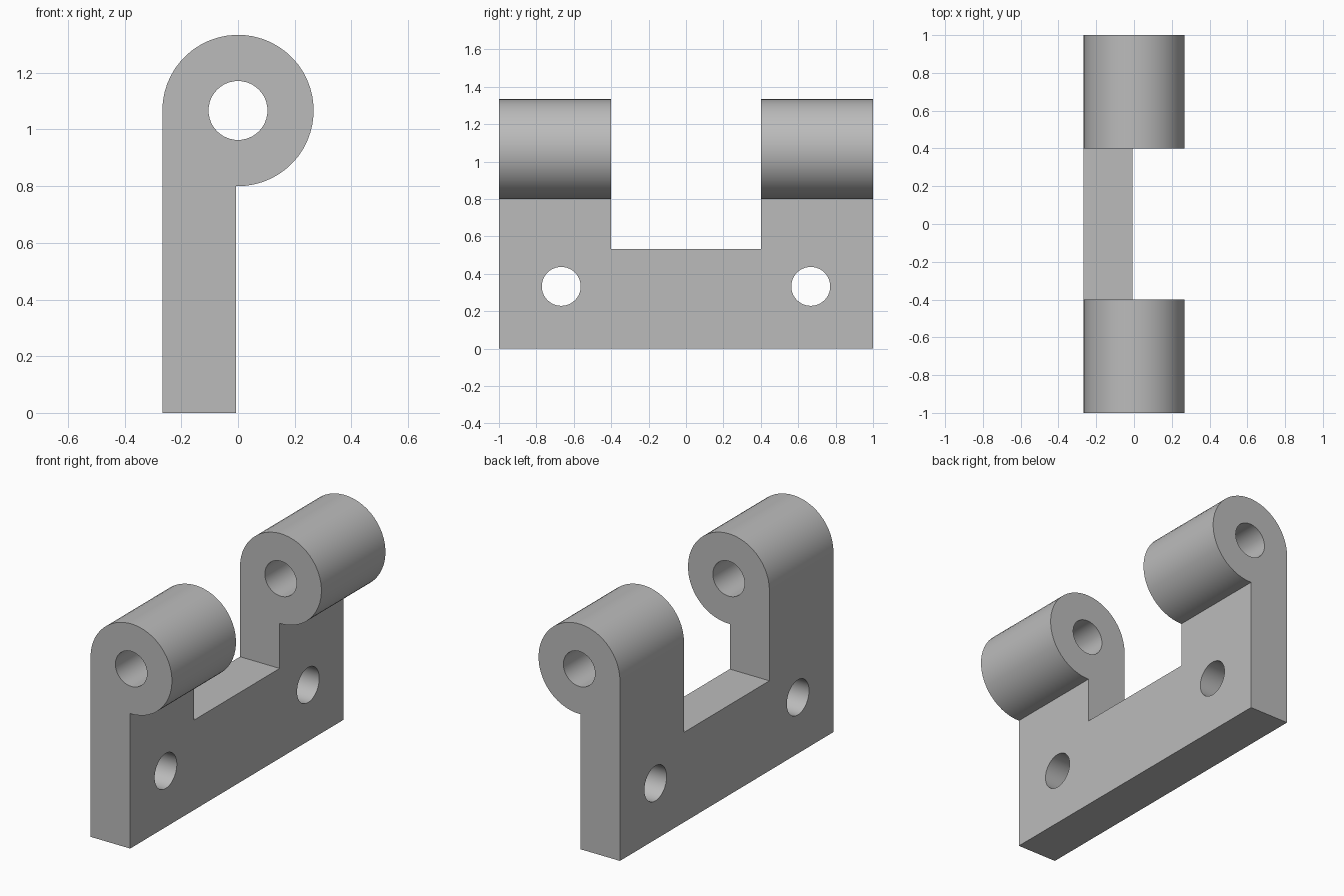
import bpy, bmesh
from math import cos, sin, radians, pi
from mathutils import Matrix

cube = bpy.data.objects.get("Cube")
if cube:
    bpy.data.objects.remove(cube, do_unlink=True)

# Main dimensions
LENGTH, RADIUS, AXIS_Z = 2.0, 0.267, 1.067
PLATE_INNER = -0.007
NOTCH_HALF, NOTCH_Z = 0.4, 0.533
BORE = 0.104
SCREW_Y, SCREW_Z = 0.667, 0.333

grey = bpy.data.materials.new("plain_grey")
grey.use_nodes = True
grey.diffuse_color = (0.5, 0.5, 0.5, 1)
grey.node_tree.nodes["Principled BSDF"].inputs["Base Color"].default_value = (0.5, 0.5, 0.5, 1)


def make_object(name, bm):
    bmesh.ops.recalc_face_normals(bm, faces=bm.faces)
    mesh = bpy.data.meshes.new(name)
    bm.to_mesh(mesh)
    bm.free()
    mesh.materials.append(grey)
    obj = bpy.data.objects.new(name, mesh)
    bpy.context.collection.objects.link(obj)
    return obj


def cylinder(name, radius, depth, location, axis):
    bm = bmesh.new()
    matrix = Matrix.Translation(location) @ Matrix.Rotation(pi / 2, 4, axis)
    bmesh.ops.create_cone(bm, cap_ends=True, segments=48, radius1=radius,
                          radius2=radius, depth=depth, matrix=matrix)
    return make_object(name, bm)


def box(name, size, location):
    bm = bmesh.new()
    bmesh.ops.create_cube(bm, size=1, matrix=Matrix.Translation(location) @ Matrix.Diagonal((*size, 1)))
    return make_object(name, bm)


# Hinge leaf: plate and rolled barrel as one extruded side profile
steps = 40
arc = [radians(180 - 271.5 * i / steps) for i in range(steps + 1)]
profile = [(PLATE_INNER, 0), (-RADIUS, 0)]
profile += [(RADIUS * cos(a), AXIS_Z + RADIUS * sin(a)) for a in arc]
bm = bmesh.new()
side = bm.faces.new([bm.verts.new((x, -LENGTH / 2, z)) for x, z in profile])
sweep = bmesh.ops.extrude_face_region(bm, geom=[side])["geom"]
bmesh.ops.translate(bm, vec=(0, LENGTH, 0),
                    verts=[v for v in sweep if isinstance(v, bmesh.types.BMVert)])
leaf = make_object("hinge_leaf", bm)

# Cutters: middle notch, pin bore and two screw holes
cutters = [
    box("notch_cutter", (1, 2 * NOTCH_HALF, 1), (0, 0, NOTCH_Z + 0.5)),
    cylinder("pin_bore_cutter", BORE, 3, (0, 0, AXIS_Z), "X"),
]
for label, sign in (("front", -1), ("back", 1)):
    cutters.append(cylinder(label + "_screw_hole_cutter", BORE, 1,
                            (0, sign * SCREW_Y, SCREW_Z), "Y"))

bpy.ops.object.select_all(action="DESELECT")
bpy.context.view_layer.objects.active = leaf
leaf.select_set(True)
for cutter in cutters:
    cutter.hide_render = True
    cut = leaf.modifiers.new(cutter.name, "BOOLEAN")
    cut.operation = "DIFFERENCE"
    cut.solver = "EXACT"
    cut.object = cutter
    bpy.ops.object.modifier_apply(modifier=cut.name)
    bpy.data.objects.remove(cutter, do_unlink=True)

# Smooth curved walls, crisp edges and even shading on the flat faces
bpy.ops.object.shade_smooth_by_angle(angle=radians(30))
weighted = leaf.modifiers.new("flat_face_normals", "WEIGHTED_NORMAL")
weighted.keep_sharp = True
